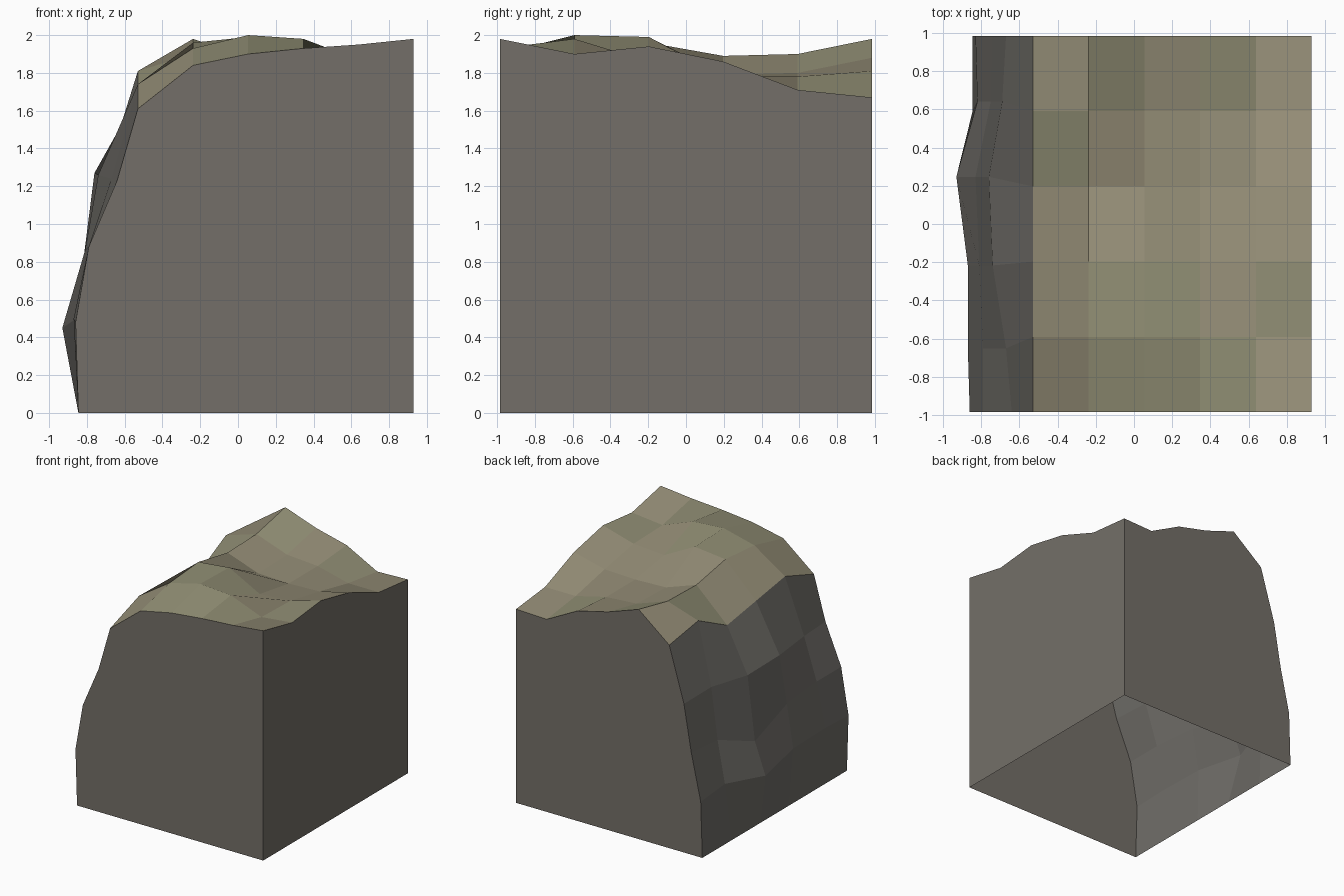
import bpy

cube = bpy.data.objects.get("Cube")
if cube:
    bpy.data.objects.remove(cube, do_unlink=True)


def material(name, colour):
    mat = bpy.data.materials.new(name)
    mat.use_nodes = True
    rgba = (*colour, 1)
    mat.diffuse_color = rgba
    mat.node_tree.nodes["Principled BSDF"].inputs["Base Color"].default_value = rgba
    return mat


def build(name, verts, faces, materials, indices=None):
    mesh = bpy.data.meshes.new(name)
    mesh.from_pydata(verts, [], faces)
    for mat in materials:
        mesh.materials.append(mat)
    if indices:
        for polygon, index in zip(mesh.polygons, indices):
            polygon.material_index = index
    mesh.update()
    obj = bpy.data.objects.new(name, mesh)
    bpy.context.collection.objects.link(obj)
    return obj


def sheet(name, rows, materials, rule=None):
    """Join equal rows of points into a sheet of quads."""
    count = len(rows[0])
    verts = [point for row in rows for point in row]
    cells = [(r, c) for r in range(len(rows) - 1) for c in range(count - 1)]
    faces = [(r * count + c, r * count + c + 1,
              (r + 1) * count + c + 1, (r + 1) * count + c) for r, c in cells]
    indices = [int(rule(r, c)) for r, c in cells] if rule else None
    return build(name, verts, faces, materials, indices)


tan = material("tan ground", (.30, .27, .184))
olive = material("olive ground", (.29, .28, .18))
rock = material("grey rock", (.162, .155, .14))
wall = material("brown grey wall", (.174, .159, .138))

# Ground: drop below the highest point, in hundredths, front row first
HEIGHT, HALF_DEPTH, RIM, SIDE, BASE = 2, .985, -.53, .93, -.845
drops = [
    (39, 16, 10, 7, 5, 2),
    (26, 7, 0, 2, 13, 10),
    (32, 4, 1, 16, 14, 6),
    (38, 11, 21, 22, 21, 14),
    (19, 10, 20, 22, 29, 29),
    (25, 2, 12, 19, 34, 33),
]
steps = len(drops) - 1
ground = []
for j, row in enumerate(drops):
    y = HALF_DEPTH * (2 * j / steps - 1)
    ground.append([(RIM + (SIDE - RIM) * i / steps, y, HEIGHT - drop / 100)
                   for i, drop in enumerate(row)])

# Olive patches lie over the front slope and a few back cells
olive_cells = {(0, 1), (0, 2), (0, 3), (1, 1), (1, 2), (1, 4),
               (3, 0), (4, 1), (4, 3)}
sheet("ground_top", ground, [tan, olive], lambda r, c: (r, c) in olive_cells)

# Cliff: outward reach and height of each knob, in hundredths, going up
knobs = [
    [(86, 48), (79, 88), (64, 123)],
    [(87, 50), (79, 88), (67, 124)],
    [(87, 49), (81, 86), (74, 126)],
    [(93, 45), (83, 72), (76, 127)],
    [(82, 50), (75, 86), (69, 130)],
    [(83, 48), (74, 88), (67, 128)],
]
shifts = (0, -.06, -.02, .05, .05, 0)
cliff = []
for row, column, shift in zip(ground, knobs, shifts):
    rim = row[0]
    middle = [(-reach / 100, rim[1] + shift, z / 100) for reach, z in column]
    cliff.append([(BASE, rim[1], 0), *middle, rim])
sheet("cliff_face", [column[::-1] for column in cliff], [rock])


# Flat cut walls; the underside stays open
def cut_wall(name, outline, flip=False):
    points = outline[::-1] if flip else outline
    build(name, points, [tuple(range(len(points)))], [wall])


for name, end, flip in (("front_wall", 0, True), ("back_wall", -1, False)):
    y = ground[end][0][1]
    cut_wall(name, cliff[end] + ground[end][1:] + [(SIDE, y, 0)], flip)

edge = [row[-1] for row in ground]
cut_wall("side_wall", [(SIDE, -HALF_DEPTH, 0), (SIDE, HALF_DEPTH, 0)] + edge[::-1])
